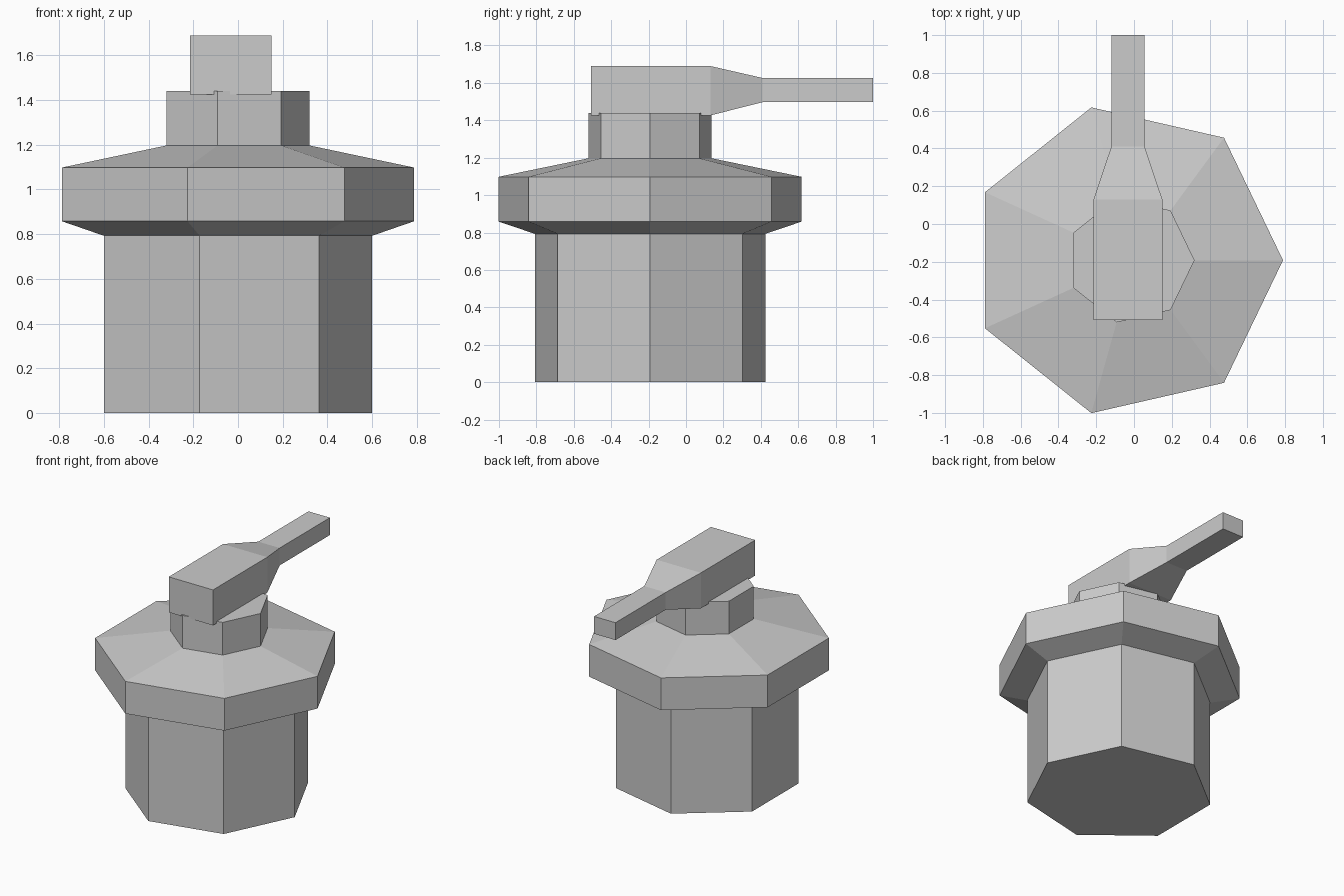
import bpy, bmesh
from math import cos, sin, pi

if "Cube" in bpy.data.objects:
    bpy.data.objects.remove(bpy.data.objects["Cube"])


def loft(name, rings):
    """Skin a list of equal-length vertex rings and cap both ends."""
    bm = bmesh.new()
    loops = [[bm.verts.new(p) for p in ring] for ring in rings]
    n = len(loops[0])
    for a, b in zip(loops, loops[1:]):
        for i in range(n):
            j = (i + 1) % n
            bm.faces.new((a[i], a[j], b[j], b[i]))
    bm.faces.new(loops[0][::-1])
    bm.faces.new(loops[-1])
    bmesh.ops.recalc_face_normals(bm, faces=bm.faces)
    mesh = bpy.data.meshes.new(name)
    bm.to_mesh(mesh)
    bm.free()
    obj = bpy.data.objects.new(name, mesh)
    bpy.context.collection.objects.link(obj)
    return obj


def heptagon(r, z):
    # each ring is centred on its bounding box, so it shifts with the radius
    cx = -r * (1 - cos(pi / 7)) / 2
    return [(cx + r * cos(2 * pi * i / 7), -0.192 + r * sin(2 * pi * i / 7), z)
            for i in range(7)]


def slab(y, half_width, z0, z1):
    x = -0.032
    return [(x - half_width, y, z0), (x + half_width, y, z0),
            (x + half_width, y, z1), (x - half_width, y, z1)]


# Seven-sided body with wide collar and neck
profile = [(0.632, 0), (0.632, 0.793), (0.83, 0.858), (0.83, 1.098),
           (0.337, 1.197), (0.337, 1.44)]
loft("valve_body", [heptagon(r, z) for r, z in profile])

# Handle: thick block tapering to a slim bar
loft("lever_handle", [slab(-0.508, 0.182, 1.426, 1.69),
                      slab(0.13, 0.182, 1.426, 1.69),
                      slab(0.41, 0.088, 1.497, 1.626),
                      slab(1.0, 0.088, 1.497, 1.626)])
